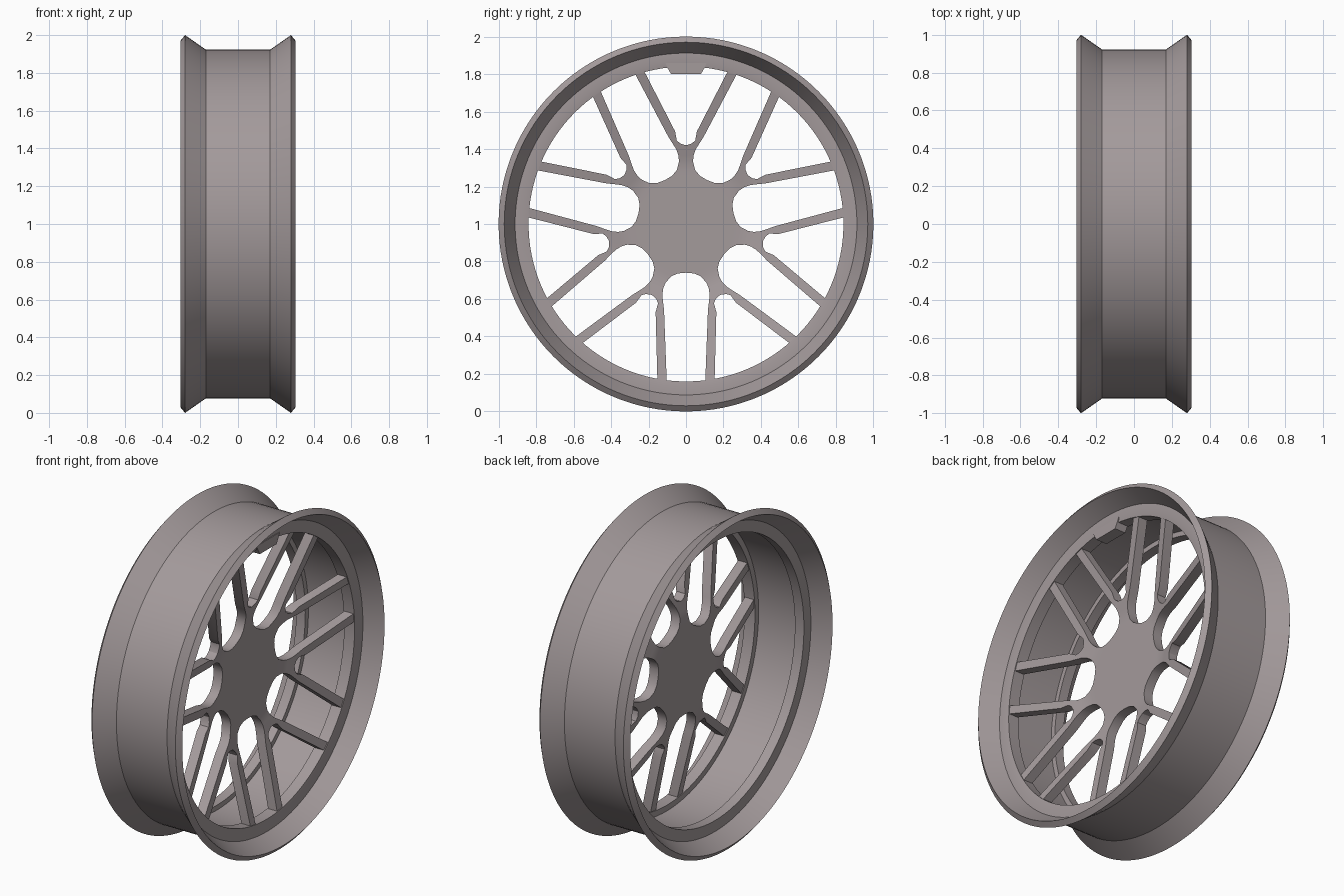
import bpy, bmesh, math

if "Cube" in bpy.data.objects:
    bpy.data.objects.remove(bpy.data.objects["Cube"])

metal = bpy.data.materials.new("warm_grey_metal")
metal.diffuse_color = (0.37, 0.325, 0.33, 1)
metal.use_nodes = True
metal.node_tree.nodes["Principled BSDF"].inputs["Base Color"].default_value = metal.diffuse_color
CZ = 1.0  # axle height


def finish(bm, name, smooth=True):
    bmesh.ops.remove_doubles(bm, verts=bm.verts, dist=1e-5)
    bmesh.ops.recalc_face_normals(bm, faces=bm.faces)
    me = bpy.data.meshes.new(name)
    bm.to_mesh(me)
    bm.free()
    ob = bpy.data.objects.new(name, me)
    bpy.context.collection.objects.link(ob)
    me.materials.append(metal)
    if smooth:
        bpy.ops.object.select_all(action='DESELECT')
        ob.select_set(True)
        bpy.context.view_layer.objects.active = ob
        bpy.ops.object.shade_smooth_by_angle(angle=math.radians(25))
    return ob


# Rim barrel with flared lips and spoke ring: lathed (x, radius) section
section = [(-.305, .97), (-.28, 1), (-.17, .923), (.17, .923), (.28, 1), (.305, .97),
           (.2, .912), (.2, .87), (.195, .84), (.125, .84), (.125, .875),
           (-.14, .875), (-.14, .845), (-.2, .845), (-.2, .912)]
SEG = 128
bm = bmesh.new()
rings = []
for i in range(SEG):
    a = 2 * math.pi * i / SEG
    rings.append([bm.verts.new((x, r * math.cos(a), CZ + r * math.sin(a))) for x, r in section])
for i in range(SEG):
    p, q = rings[i], rings[(i + 1) % SEG]
    for j in range(len(section)):
        k = (j + 1) % len(section)
        bm.faces.new((p[j], p[k], q[k], q[j]))
finish(bm, "rim_barrel")

# Dished hub with seven U slots, each flanked by two parallel spokes
N = 7
STEP = 2 * math.pi / N
DEPTH = 0.06
slot_floor = [(.26, 0), (.264, .045), (.28, .08), (.315, .11)]
slot_wall = [(.315, .11), (.345, .122), (.38, .126), (.42, .122), (.46, .117)]
crotch = [(.47, .162)] + [(r * math.cos(STEP / 2 - d), r * math.sin(STEP / 2 - d))
                          for r, d in ((.448, .11), (.43, .07), (.42, 0))]
bm = bmesh.new()


def place(pt, k, side=1):
    u, v = pt[0], pt[1] * side
    a = -math.pi / 2 + k * STEP
    r = math.hypot(u, v)
    x = .07 + .12 * max(0, r - .32) / .52
    return bm.verts.new((x, u * math.cos(a) - v * math.sin(a),
                         CZ + u * math.sin(a) + v * math.cos(a)))


centre = []
for k in range(N):
    centre += [place(p, k, -1) for p in reversed(slot_floor[1:])]
    centre += [place(p, k) for p in slot_floor]
    # arm between this slot and the next
    arm = [place(p, k) for p in slot_wall + crotch]
    arm += [place(p, k + 1, -1) for p in reversed(slot_wall + crotch[:-1])]
    bm.faces.new(arm)
    # the spoke pair
    for s in (1, -1):
        bm.faces.new([place(p, k, s) for p in ((.46, .117), (.86, .102), (.86, .152), (.47, .162))])
bm.faces.new(centre)
bmesh.ops.remove_doubles(bm, verts=bm.verts, dist=1e-5)
bmesh.ops.recalc_face_normals(bm, faces=bm.faces)
bmesh.ops.triangulate(bm, faces=[f for f in bm.faces if len(f.verts) > 4])
front = list(bm.faces)
ext = bmesh.ops.extrude_face_region(bm, geom=front, use_keep_orig=True)
back = [g for g in ext["geom"] if isinstance(g, bmesh.types.BMVert)]
bmesh.ops.translate(bm, verts=back, vec=(-DEPTH, 0, 0))
finish(bm, "hub_and_spokes")

# Small sensor block under the top of the spoke ring
bm = bmesh.new()
prof = [(-.11, .86), (-.1, .835), (-.08, .80), (.08, .80), (.1, .835), (.11, .86)]
ends = [[bm.verts.new((x, y, CZ + z)) for y, z in prof] for x in (.13, .203)]
bm.faces.new(ends[0])
bm.faces.new(ends[1])
for i in range(len(prof)):
    j = (i + 1) % len(prof)
    bm.faces.new((ends[0][i], ends[0][j], ends[1][j], ends[1][i]))
finish(bm, "sensor_block", smooth=False)
